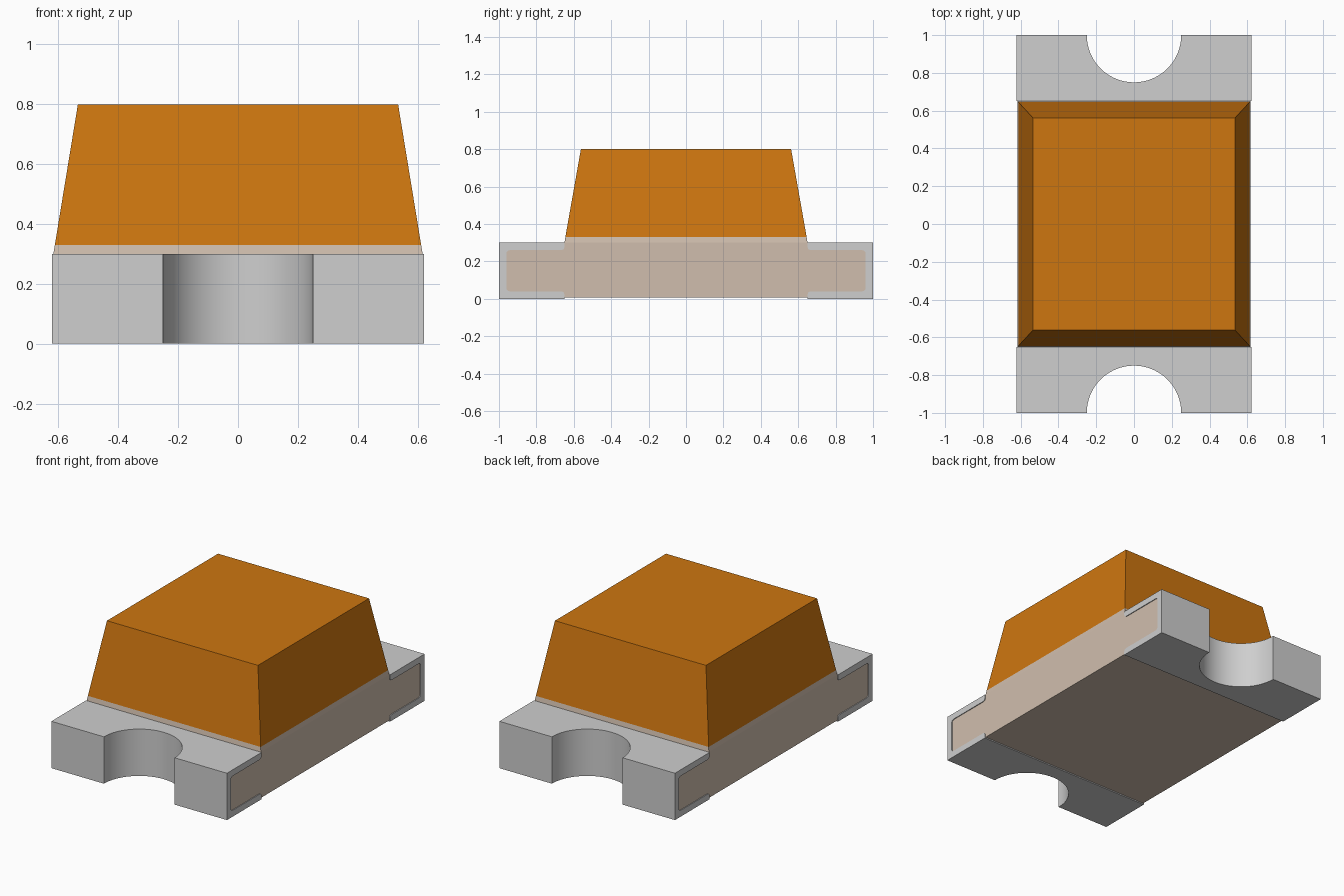
import bpy, bmesh, math
from mathutils import Vector

cube = bpy.data.objects.get("Cube")
if cube:
    bpy.data.objects.remove(cube, do_unlink=True)


def material(name, rgb):
    m = bpy.data.materials.new(name)
    m.use_nodes = True
    m.diffuse_color = (*rgb, 1)
    m.node_tree.nodes["Principled BSDF"].inputs["Base Color"].default_value = (*rgb, 1)
    return m


metal = material("grey metal", (0.62, 0.62, 0.62))
beige = material("beige board", (0.63, 0.515, 0.42))
amber = material("amber lens", (0.61, 0.18, 0.005))


def make(name, bm, mat):
    bmesh.ops.recalc_face_normals(bm, faces=bm.faces)
    me = bpy.data.meshes.new(name)
    bm.to_mesh(me)
    bm.free()
    me.materials.append(mat)
    ob = bpy.data.objects.new(name, me)
    bpy.context.collection.objects.link(ob)
    return ob


def frustum(name, lower, upper, mat):
    """Tapered block between two (half x, half y, z) rectangles."""
    bm = bmesh.new()
    bmesh.ops.create_cube(bm, size=2)
    for v in bm.verts:
        hx, hy, z = upper if v.co.z > 0 else lower
        v.co = (v.co.x * hx, v.co.y * hy, z)
    return make(name, bm, mat)


def rounded(points, radius=0.02, steps=4):
    """Round the corners that are flagged in (y, z, flag) points."""
    out = []
    for i, (y, z, flag) in enumerate(points):
        p = Vector((y, z))
        if not flag:
            out.append(p)
            continue
        a = p + (Vector(points[i - 1][:2]) - p).normalized() * radius
        b = p + (Vector(points[(i + 1) % len(points)][:2]) - p).normalized() * radius
        for k in range(steps + 1):
            t = k / steps
            out.append(a * (1 - t) ** 2 + p * 2 * t * (1 - t) + b * t * t)
    return out


def board(name, half_x, z_low, z_high):
    """Board whose thinner ends reach inside the terminals."""
    side = [(0.65, z_low, 0), (0.65, 0.04, 1), (0.96, 0.04, 1),
            (0.96, 0.26, 1), (0.65, 0.26, 1), (0.65, z_high, 0)]
    outline = rounded(side + [(-y, z, f) for y, z, f in reversed(side)])
    bm = bmesh.new()
    face = bm.faces.new([bm.verts.new((-half_x, p.x, p.y)) for p in outline])
    ext = bmesh.ops.extrude_face_region(bm, geom=[face])
    verts = [g for g in ext["geom"] if isinstance(g, bmesh.types.BMVert)]
    bmesh.ops.translate(bm, verts=verts, vec=(2 * half_x, 0, 0))
    return make(name, bm, beige)


def bore(y, radius):
    bm = bmesh.new()
    bmesh.ops.create_cone(bm, cap_ends=True, segments=96,
                          radius1=radius, radius2=radius, depth=2)
    bmesh.ops.translate(bm, verts=bm.verts, vec=(0, y, 0))
    return make("bore_cutter", bm, metal)


def subtract(ob, cutter, keep=False):
    mod = ob.modifiers.new("cut", "BOOLEAN")
    mod.operation, mod.solver, mod.object = "DIFFERENCE", "EXACT", cutter
    deps = bpy.context.evaluated_depsgraph_get()
    mesh = bpy.data.meshes.new_from_object(ob.evaluated_get(deps))
    ob.modifiers.clear()
    ob.data = mesh
    if not keep:
        bpy.data.objects.remove(cutter, do_unlink=True)


# Board and the taller copy that hollows out the terminals
substrate = board("substrate", 0.617, 0.007, 0.3)
socket = board("socket_cutter", 0.8, -0.2, 0.5)
for ob in (substrate, socket):
    for y in (-1, 1):
        subtract(ob, bore(y, 0.29))

# Wrapped end terminals with half-round notches
for name, s in (("front_terminal", -1), ("back_terminal", 1)):
    bm = bmesh.new()
    bmesh.ops.create_cube(bm, size=1)
    for v in bm.verts:
        v.co = (v.co.x * 1.244, s * 0.8 + v.co.y * 0.4, 0.15 + v.co.z * 0.3)
    terminal = make(name, bm, metal)
    subtract(terminal, socket, keep=True)
    subtract(terminal, bore(s, 0.25))
    terminal.data.materials.clear()
    terminal.data.materials.append(metal)
    for p in terminal.data.polygons:
        p.material_index = 0
    bpy.ops.object.select_all(action="DESELECT")
    terminal.select_set(True)
    bpy.context.view_layer.objects.active = terminal
    bpy.ops.object.shade_smooth_by_angle(angle=math.radians(30))
bpy.data.objects.remove(socket, do_unlink=True)

substrate.data.materials.clear()
substrate.data.materials.append(beige)
for p in substrate.data.polygons:
    p.material_index = 0

# Lens seat and tapered lens
frustum("lens_seat", (0.617, 0.65, 0.3), (0.612, 0.645, 0.33), beige)
frustum("lens", (0.612, 0.645, 0.33), (0.535, 0.562, 0.8), amber)
